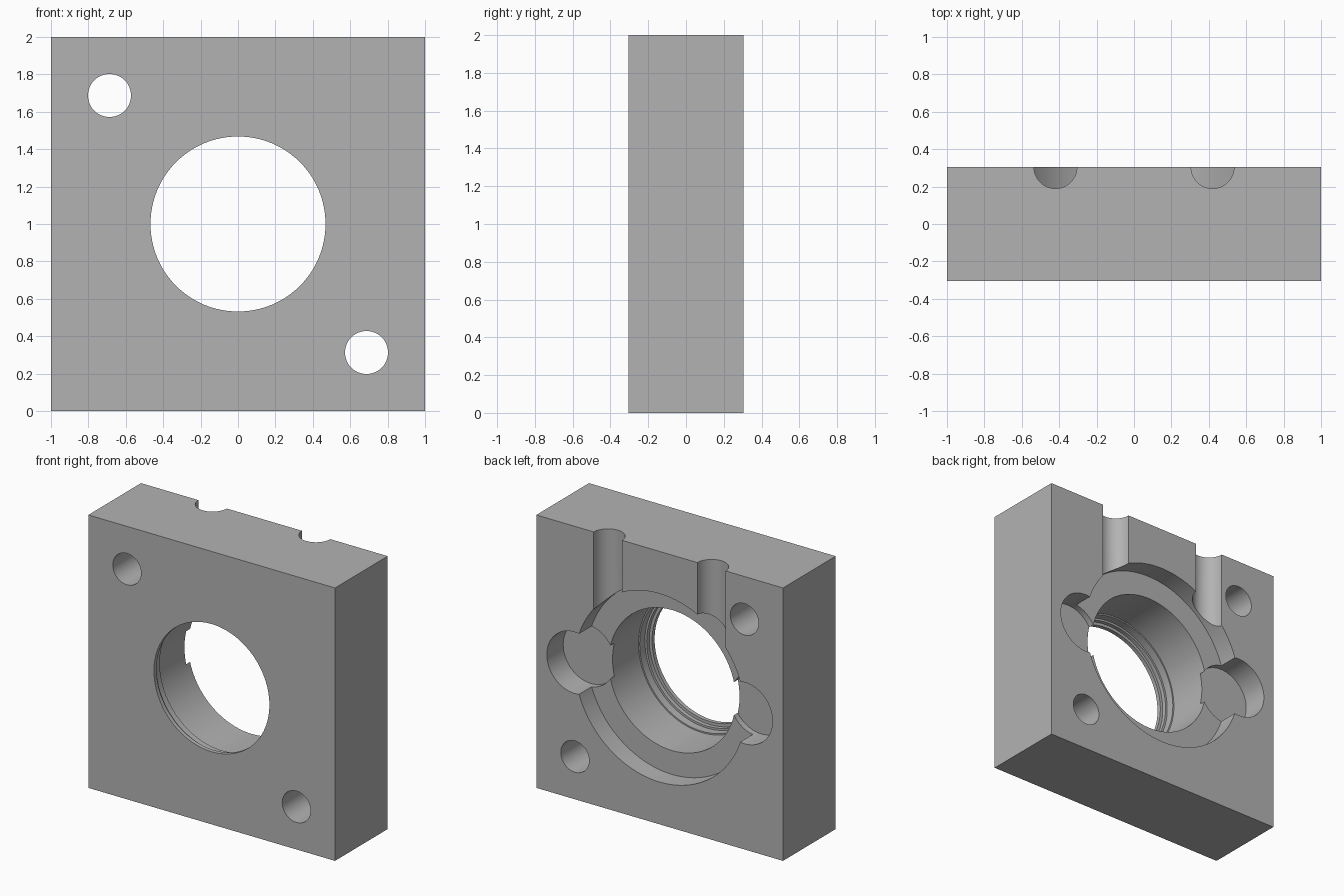
import bpy, bmesh, math
from mathutils import Matrix, Vector

if "Cube" in bpy.data.objects:
    bpy.data.objects.remove(bpy.data.objects["Cube"])

HALF = 0.305          # half of the block thickness
SEG = 96

metal = bpy.data.materials.new("plain grey metal")
metal.use_nodes = True
GREY = (0.45, 0.45, 0.45, 1)
metal.diffuse_color = GREY
metal.node_tree.nodes["Principled BSDF"].inputs["Base Color"].default_value = GREY


def make_object(name, bm):
    bmesh.ops.recalc_face_normals(bm, faces=bm.faces)
    mesh = bpy.data.meshes.new(name)
    bm.to_mesh(mesh)
    bm.free()
    mesh.materials.append(metal)
    ob = bpy.data.objects.new(name, mesh)
    bpy.context.collection.objects.link(ob)
    return ob


def turned(name, x, z, profile, seg=SEG):
    """Solid turned about a y axis through (x, z); profile is (radius, y)."""
    bm = bmesh.new()
    rings = []
    for r, y in profile:
        rings.append([bm.verts.new((x + r * math.cos(a), y, z + r * math.sin(a)))
                      for a in (2 * math.pi * i / seg for i in range(seg))])
    for a, b in zip(rings, rings[1:]):
        for i in range(seg):
            j = (i + 1) % seg
            bm.faces.new((a[i], a[j], b[j], b[i]))
    bm.faces.new(rings[0])
    bm.faces.new(rings[-1])
    return make_object(name, bm)


def upright(name, x, y, r, z0, z1):
    bm = bmesh.new()
    bmesh.ops.create_cone(bm, cap_ends=True, segments=64, radius1=r, radius2=r,
                          depth=z1 - z0,
                          matrix=Matrix.Translation(Vector((x, y, (z0 + z1) / 2))))
    return make_object(name, bm)


# Square block
bm = bmesh.new()
bmesh.ops.create_cube(bm, size=1)
bmesh.ops.scale(bm, vec=(2, 2 * HALF, 2), verts=bm.verts)
bmesh.ops.translate(bm, vec=(0, 0, 1), verts=bm.verts)
block = make_object("bearing_block", bm)

# Stepped centre bore: (radius, depth from the back where the step ends)
steps = [(0.69, 0.145), (0.515, 0.49), (0.505, 0.55), (0.49, 0.58), (0.468, 0.71)]
profile, top = [], HALF + 0.1
for radius, depth in steps:
    profile += [(radius, top), (radius, HALF - depth)]
    top = HALF - depth
cutters = [turned("bore_cutter", 0, 1, profile)]

for s, side in ((1, "left"), (-1, "right")):
    # Round side pockets, cable grooves and diagonal bolt holes
    cutters.append(turned(side + "_pocket_cutter", s * 0.69, 1,
                          [(0.225, HALF + 0.1), (0.225, HALF - 0.19)], 64))
    cutters.append(upright(side + "_groove_cutter", s * 0.42, HALF, 0.115, 1.4, 2.1))
    cutters.append(turned(side + "_bolt_hole_cutter", s * 0.687, 1 - s * 0.687,
                          [(0.115, HALF + 0.1), (0.115, -HALF - 0.1)], 48))

for c in cutters:
    mod = block.modifiers.new(c.name, "BOOLEAN")
    mod.operation = "DIFFERENCE"
    mod.solver = "EXACT"
    mod.object = c

# Apply the cuts, then drop the cutters
bpy.ops.object.select_all(action="DESELECT")
block.select_set(True)
bpy.context.view_layer.objects.active = block
for mod in list(block.modifiers):
    bpy.ops.object.modifier_apply(modifier=mod.name)
for c in cutters:
    bpy.data.objects.remove(c)

bpy.ops.object.shade_smooth_by_angle(angle=math.radians(30))
